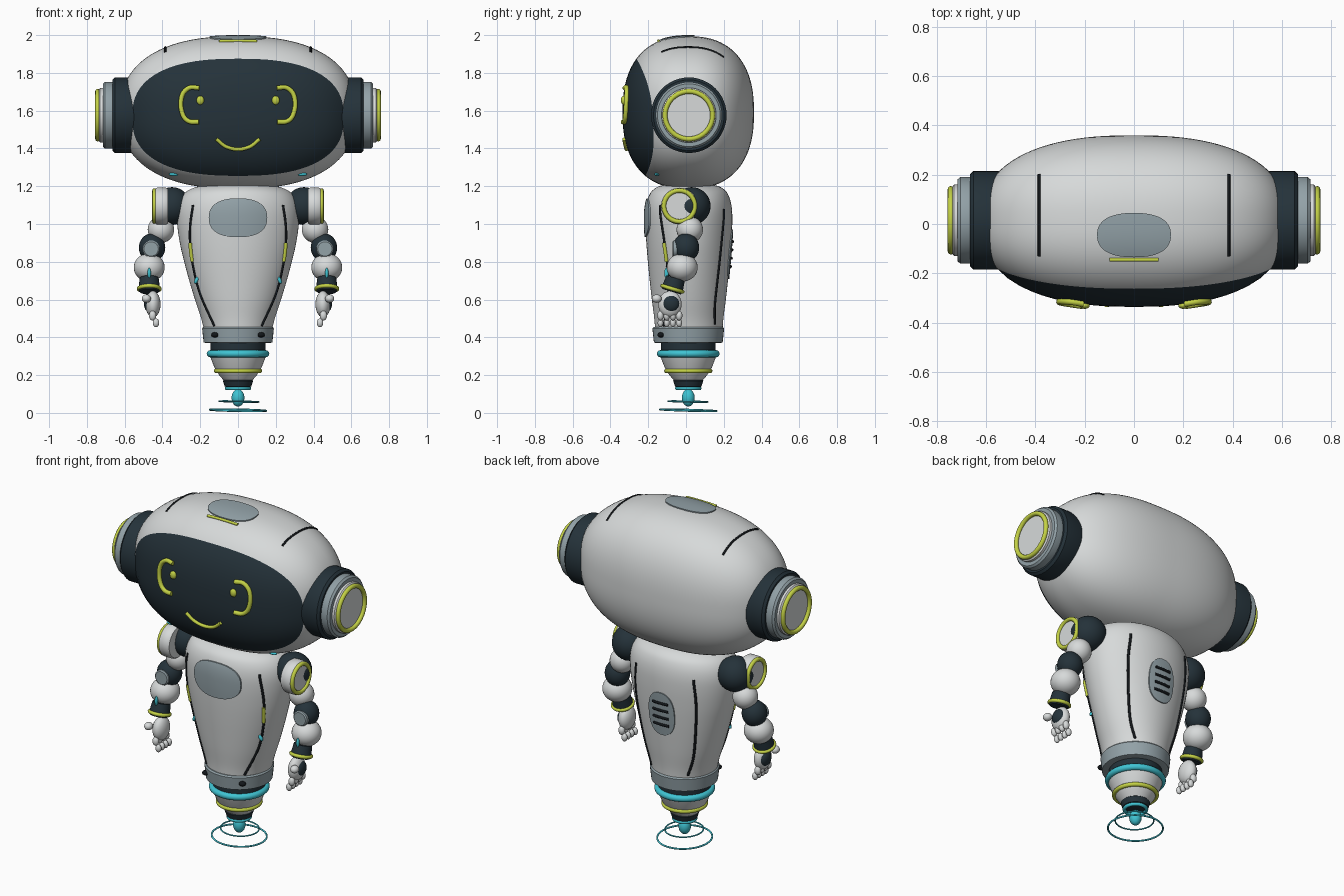
import bpy, bmesh, math
from mathutils import Vector

cube = bpy.data.objects.get("Cube")
if cube:
    bpy.data.objects.remove(cube)


def material(name, r, g, b):
    m = bpy.data.materials.new(name)
    m.use_nodes = True
    m.diffuse_color = (r, g, b, 1)
    m.node_tree.nodes["Principled BSDF"].inputs["Base Color"].default_value = (r, g, b, 1)
    return m


SHELL = material("light grey shell", .68, .7, .7)
DARK = material("dark slate", .018, .032, .042)
GREY = material("mid grey", .29, .36, .39)
LIME = material("lime", .55, .64, .06)
CYAN = material("cyan", .05, .55, .65)
BLACK = material("seam black", .006, .008, .01)


# ---------- helpers ----------
def finish(name, bm, mats):
    bmesh.ops.recalc_face_normals(bm, faces=bm.faces)
    me = bpy.data.meshes.new(name)
    bm.to_mesh(me)
    bm.free()
    for m in mats:
        me.materials.append(m)
    for p in me.polygons:
        p.use_smooth = True
    me.set_sharp_from_angle(angle=math.radians(38))
    ob = bpy.data.objects.new(name, me)
    bpy.context.collection.objects.link(ob)
    return ob


def loft(name, rings, *mats, split=0, closed=False):
    """Skin rings of points; bands before split take the second material."""
    bm = bmesh.new()
    vs = [[bm.verts.new(p) for p in ring] for ring in rings]
    n = len(rings[0])
    for k in range(len(vs) if closed else len(vs) - 1):
        a, b = vs[k], vs[(k + 1) % len(vs)]
        for i in range(n):
            f = bm.faces.new((a[i], a[(i + 1) % n], b[(i + 1) % n], b[i]))
            f.material_index = int(k < split)
    if not closed:
        bm.faces.new(vs[0]).material_index = int(split > 0)
        bm.faces.new(vs[-1])
    return finish(name, bm, mats)


def angles(n):
    return [2 * math.pi * i / n for i in range(n)]


def lathe(name, profile, mat, loc=(0, 0, 0), axis=(0, 0, 1), n=48, closed=False):
    """Turn (radius, height) points about an axis through loc."""
    q = Vector(axis).to_track_quat('Z', 'Y')
    rings = [[Vector(loc) + q @ Vector((r * math.cos(t), r * math.sin(t), h))
              for t in angles(n)] for r, h in profile]
    return loft(name, rings, mat, closed=closed)


def torus(name, R, r, mat, loc, axis=(0, 0, 1), n=56):
    prof = [(R + r * math.cos(t), r * math.sin(t)) for t in angles(12)]
    return lathe(name, prof, mat, loc, axis, n, closed=True)


def ball(name, loc, radii, mat, rot=0):
    bm = bmesh.new()
    bmesh.ops.create_uvsphere(bm, u_segments=32, v_segments=18, radius=1)
    ob = finish(name, bm, [mat])
    ob.location, ob.scale = loc, radii
    ob.rotation_euler.y = rot
    return ob


def spline(pts, steps=6):
    """Smooth curve through the points."""
    p = [Vector(a) for a in pts]
    p = [2 * p[0] - p[1]] + p + [2 * p[-1] - p[-2]]
    out = []
    for i in range(1, len(p) - 2):
        for k in range(steps):
            t = k / steps
            a, b, c, d = p[i - 1:i + 3]
            out.append(.5 * (2 * b + (c - a) * t + (2 * a - 5 * b + 4 * c - d) * t * t
                             + (3 * b - a - 3 * c + d) * t ** 3))
    return out + [p[-2]]


def tube(name, pts, r, mat):
    cu = bpy.data.curves.new(name, 'CURVE')
    cu.dimensions, cu.bevel_depth, cu.bevel_resolution, cu.use_fill_caps = '3D', r, 3, True
    sp = cu.splines.new('POLY')
    sp.points.add(len(pts) - 1)
    for q, p in zip(sp.points, pts):
        q.co = (*p, 1)
    tmp = bpy.data.objects.new(name + "_path", cu)
    bpy.context.collection.objects.link(tmp)
    dg = bpy.context.evaluated_depsgraph_get()
    bm = bmesh.new()
    bm.from_mesh(bpy.data.meshes.new_from_object(tmp.evaluated_get(dg)))
    bpy.data.objects.remove(tmp)
    return finish(name, bm, [mat])


def oval(a, b, n, t):
    c, s = math.cos(t), math.sin(t)
    return (math.copysign(a * abs(c) ** (2 / n), c), math.copysign(b * abs(s) ** (2 / n), s))


def patch(name, surface, centre, a, b, mat, lift=.006):
    """Thin oval plate that follows a surface."""
    def ring(f, h):
        o = [oval(a * f, b * f, 2.4, t) for t in angles(48)]
        return [surface(centre[0] + u, centre[1] + v, h) for u, v in o]
    return loft(name, [ring(f / 8 + .01, lift) for f in range(8)] + [ring(1, lift), ring(1, -.01)], mat)


# ---------- head ----------
HA, HB, HC, HY, HZ, HN = .625, .348, .404, .012, 1.59, 2.4


def rest(u, v):
    return max(0, 1 - abs(u) ** HN - abs(v) ** HN) ** (1 / HN)


def head_front(x, z, h=0):
    return Vector((x, HY - HB * rest(x / HA, (z - HZ) / HC) - h, z))


def head_top(x, y, h=0):
    return Vector((x, y, HZ + HC * rest(x / HA, (y - HY) / HB) + h))


ts = angles(96)
face = [Vector(oval(.56, .31, 2.5, t)) + Vector((0, 1.565)) for t in ts]
rim = [Vector(oval(HA, HC, HN, t)) + Vector((0, HZ)) for t in ts]
mid = Vector((0, 1.565))
rings = [[head_front(*mid.lerp(p, max(k / 12, .01))) for p in face] for k in range(13)]
for k in range(1, 15):
    f = math.sin(k / 14 * math.pi / 2)
    rings.append([head_front(*p.lerp(q, f)) for p, q in zip(face, rim)])
for k in range(1, 25):
    f = max(math.cos(k / 24 * math.pi / 2), .01)
    ring = [head_front(q.x * f, HZ + (q.y - HZ) * f) for q in rim]
    rings.append([Vector((p.x, 2 * HY - p.y, p.z)) for p in ring])
loft("head_shell_and_face", rings, SHELL, DARK, split=12)

patch("head_top_plate", head_top, (0, -.045), .15, .09, GREY)
tube("head_top_strip", [head_top(x / 50, -.145, .002) for x in range(-5, 6)], .008, LIME)
tube("smile", [head_front(x, z, .006) for x, z in spline([(-.115, 1.45), (-.065, 1.41), (0, 1.395), (.065, 1.41), (.115, 1.45)])], .01, LIME)

# ---------- body ----------
BY = .015
body = spline([(.43, .178, .178), (.5, .195, .183), (.6, .228, .196), (.7, .258, .207), (.8, .285, .217),
               (.9, .308, .225), (1, .322, .23), (1.08, .322, .228), (1.14, .302, .215),
               (1.18, .26, .19), (1.205, .18, .14), (1.215, .05, .04)], 5)
loft("body_shell", [[(rx * math.cos(t), BY + ry * math.sin(t), z) for t in angles(64)]
                    for z, rx, ry in body], SHELL)


def body_side(side):
    def point(x, z, h=0):
        a, b = next((p, q) for p, q in zip(body, body[1:]) if z <= q[0])
        r = a.lerp(b, (z - a[0]) / (b[0] - a[0]))
        return Vector((x, BY + side * (r[2] * math.sqrt(max(0, 1 - (x / r[1]) ** 2)) + h), z))
    return point


front, back = body_side(-1), body_side(1)
patch("chest_plate", front, (0, 1.033), .155, .103, GREY, .008)
patch("back_vent", back, (0, .84), .085, .13, GREY)
for i in range(4):
    tube("vent_slot", [back(x / 100, .775 + i * .044, .006) for x in range(-5, 6)], .008, BLACK)

# ---------- waist and hover base ----------
base = (0, .012, 0)
lathe("waist_ring", [(.17, .37), (.182, .373), (.19, .447), (.183, .455), (.165, .455)], GREY, base)
lathe("waist_collar", [(.135, .315), (.145, .325), (.145, .375)], DARK, base)
torus("waist_glow_ring", .147, .019, CYAN, (0, .012, .313))
lathe("lower_cone", [(.07, .165), (.1, .2), (.125, .24), (.148, .3), (.14, .32)], SHELL, base)
torus("cone_stripe", .116, .012, LIME, (0, .012, .222))
lathe("nozzle", [(.06, .135), (.07, .14), (.08, .17), (.07, .18)], DARK, base)
torus("nozzle_glow", .06, .01, CYAN, (0, .012, .13))
ball("thruster_core", (0, .012, .08), (.034, .034, .046), CYAN)
torus("hover_ring_small", .105, .004, CYAN, (.005, .01, .06), (.02, .02, 1))
torus("hover_ring_large", .15, .005, CYAN, (0, .012, .014), (.02, .03, 1))

# ---------- mirrored parts ----------
for s, tag in ((1, "left_"), (-1, "right_")):
    out = (s, 0, 0)
    ear = (0, .015, 1.576)
    # ear pods
    lathe(tag + "ear_base", [(.18, .5), (.2, .55), (.2, .652), (.187, .665)], DARK, ear, out)
    lathe(tag + "ear_disc", [(.172, .65), (.176, .665), (.176, .705), (.166, .716)], GREY, ear, out)
    lathe(tag + "ear_cap", [(.145, .7), (.145, .73), (.135, .738)], SHELL, ear, out)
    torus(tag + "ear_ring", .126, .013, LIME, (s * .743, .015, 1.576), out)
    # eyes and head trim
    arc = spline([(.205, 1.72), (.255, 1.722), (.292, 1.69), (.303, 1.63), (.288, 1.57), (.255, 1.542), (.208, 1.54)])
    tube(tag + "eye_arc", [head_front(s * x, z, .008) for x, z in arc], .013, LIME)
    ball(tag + "eye_dot", head_front(s * .2, 1.655, .006), (.02, .014, .024), LIME)
    ball(tag + "chin_light", head_front(s * .338, 1.263), (.028, .012, .009), CYAN)
    tube(tag + "head_seam", [head_top(s * .385, -.13 + k * .33 / 16) for k in range(17)], .006, BLACK)
    # body seams and lights
    seam = spline([(.238, 1.1), (.252, 1), (.253, .9), (.238, .78), (.2, .63), (.125, .46)])
    tube(tag + "front_seam", [front(s * x, z) for x, z in seam], .007, BLACK)
    tube(tag + "seam_stripe", [front(s * x, z, .003) for x, z in seam if .79 < z < .91], .01, LIME)
    ball(tag + "body_light", front(s * .218, .705), (.01, .012, .024), CYAN, s * -.5)
    seam = spline([(.19, 1.08), (.2, .95), (.19, .8), (.16, .6), (.12, .47)])
    tube(tag + "back_seam", [back(s * x, z) for x, z in seam], .007, BLACK)
    ball(tag + "waist_slot", (s * .122, -.133, .413), (.02, .018, .014), BLACK)
    # shoulder
    ball(tag + "shoulder_joint", (s * .35, .03, 1.095), (.1, .1, .1), DARK)
    lathe(tag + "shoulder_cap", [(.09, .37), (.097, .38), (.097, .43), (.088, .442)], SHELL, (0, -.035, 1.095), out)
    torus(tag + "shoulder_ring", .082, .012, LIME, (s * .442, -.035, 1.095), out)
    # arm
    ball(tag + "upper_arm", (s * .408, .02, .97), (.07, .07, .07), SHELL)
    ball(tag + "elbow", (s * .455, 0, .875), (.07, .07, .075), DARK)
    lathe(tag + "elbow_disc", [(.045, .03), (.045, .066), (.038, .072)], GREY, (s * .46, 0, .868), (0, -1, 0), 32)
    ball(tag + "forearm", (s * .47, -.02, .77), (.082, .082, .075), SHELL)
    ball(tag + "forearm_light", (s * .47, -.103, .74), (.009, .012, .028), CYAN)
    lathe(tag + "wrist_cuff", [(.05, -.04), (.058, -.03), (.05, .035)], DARK, (s * .47, -.065, .68), (0, .3, 1))
    torus(tag + "wrist_ring", .056, .01, LIME, (s * .47, -.072, .657), (0, .3, 1))
    # hand
    ball(tag + "palm", (s * .45, -.085, .575), (.04, .062, .07), SHELL)
    ball(tag + "hand_pad", (s * .47, -.08, .578), (.028, .045, .045), DARK)
    ball(tag + "thumb", (s * .485, -.155, .605), (.024, .026, .022), SHELL)
    for i in range(4):
        y = -.135 + i * .033
        ball(tag + "finger_base", (s * .452, y, .515), (.019, .017, .026), SHELL)
        ball(tag + "finger_tip", (s * .434, y, .477), (.017, .015, .023), SHELL)
